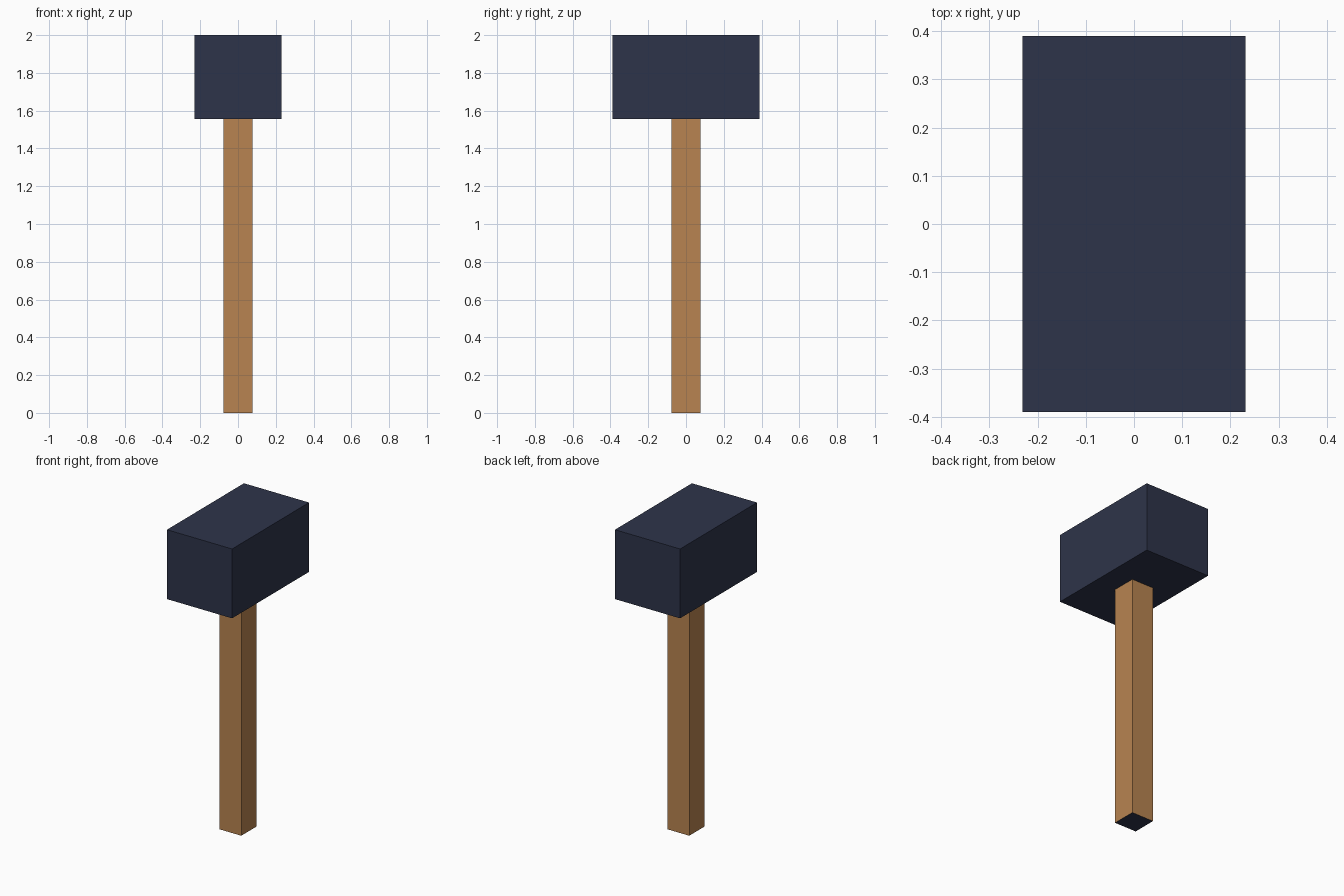
import bpy

if "Cube" in bpy.data.objects:
    bpy.data.objects.remove(bpy.data.objects["Cube"])


def material(name, color):
    mat = bpy.data.materials.new(name)
    mat.diffuse_color = (*color, 1.0)
    mat.use_nodes = True
    mat.node_tree.nodes["Principled BSDF"].inputs["Base Color"].default_value = mat.diffuse_color
    return mat


def box(name, size, z_min, z_max, mat):
    bpy.ops.mesh.primitive_cube_add(size=1, location=(0, 0, (z_min + z_max) / 2))
    obj = bpy.context.object
    obj.name = name
    obj.scale = (size[0], size[1], z_max - z_min)
    bpy.ops.object.transform_apply(location=False, rotation=False, scale=True)
    obj.data.materials.append(mat)
    return obj


dark_metal = material("dark_metal", (0.027, 0.034, 0.068))
wood = material("wood", (0.479, 0.231, 0.082))

# Heavy block head, long from front to back
box("hammer_head", (0.462, 0.78), 1.555, 2.0, dark_metal)

# Square wooden shaft, seated slightly into the head
handle = box("handle", (0.155, 0.155), 0.0, 1.57, wood)

# Dark end face under the shaft
handle.data.materials.append(dark_metal)
for face in handle.data.polygons:
    if face.normal.z < -0.9:
        face.material_index = 1
